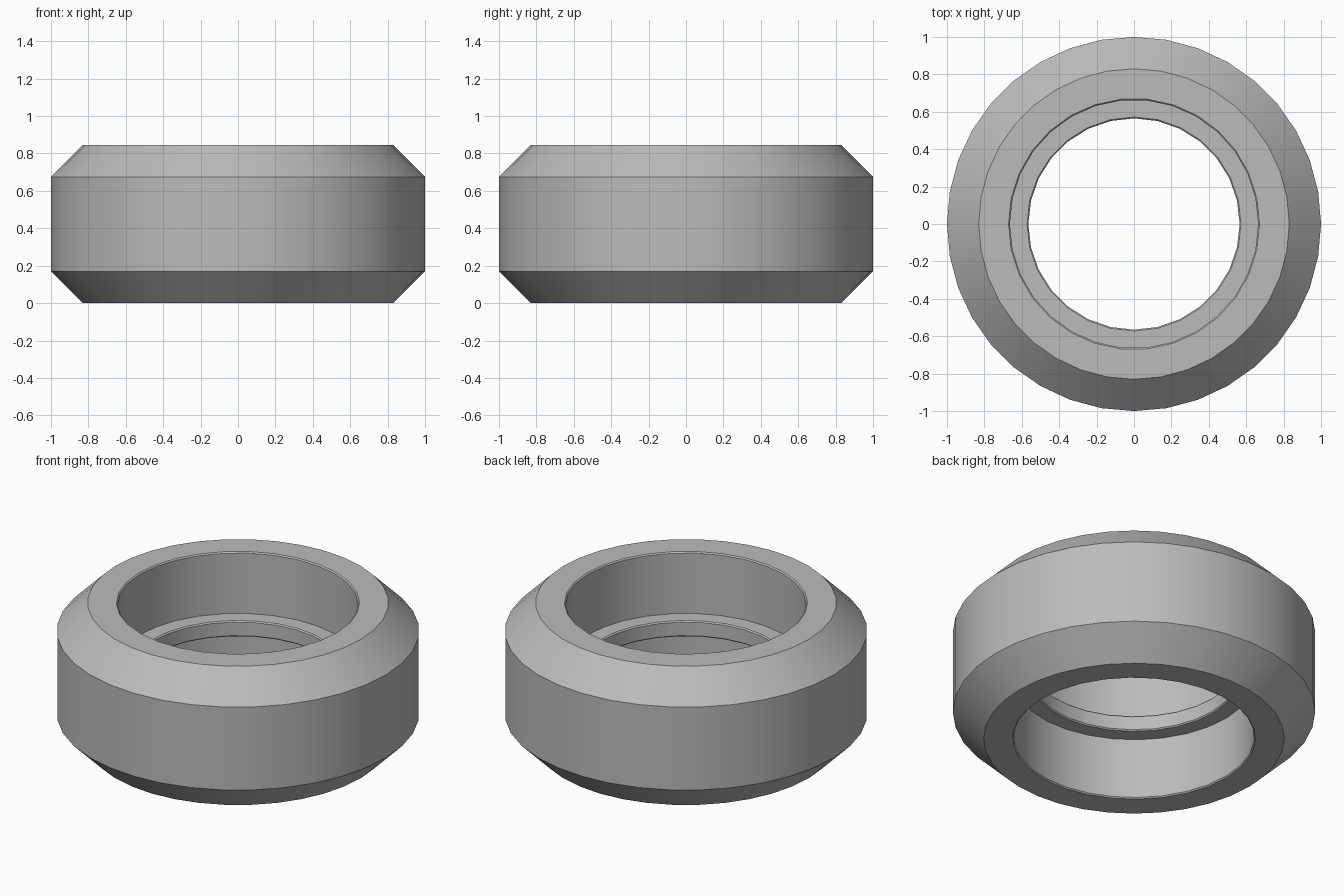
import bpy
import bmesh
from math import cos, sin, tau, radians

cube = bpy.data.objects.get("Cube")
if cube:
    bpy.data.objects.remove(cube, do_unlink=True)

HEIGHT = 0.845
MID = HEIGHT / 2
FLANGE = 0.048   # half thickness of the inner flange
CHAMFER = 0.007

bm = bmesh.new()


def loop(radius, z, sides):
    """Closed ring of edges, returned with its vertices."""
    verts = [bm.verts.new((radius * cos(tau * i / sides), radius * sin(tau * i / sides), z))
             for i in range(sides)]
    edges = [bm.edges.new((verts[i], verts[(i + 1) % sides])) for i in range(sides)]
    return verts, edges


def wall(profile, sides):
    """Revolve (radius, z) points; returns the first and last edge loops."""
    rings = [loop(r, z, sides) for r, z in profile]
    for (a, _), (b, _) in zip(rings, rings[1:]):
        for i in range(sides):
            j = (i + 1) % sides
            bm.faces.new((a[i], a[j], b[j], b[i]))
    return rings[0][1], rings[-1][1]


def flat_ring(outer, inner):
    """Flat annulus between two loops with different side counts."""
    bmesh.ops.triangle_fill(bm, edges=outer + inner, use_beauty=True)


# Bevelled outer barrel
bottom, top = wall([(0.83, 0), (1, 0.17), (1, HEIGHT - 0.17), (0.83, HEIGHT)], 36)

# Bore through the central flange
low_bore, high_bore = wall([
    (0.572, MID - FLANGE), (0.572 - CHAMFER, MID - FLANGE + CHAMFER),
    (0.572 - CHAMFER, MID + FLANGE - CHAMFER), (0.572, MID + FLANGE)], 28)

# Upper and lower pockets with chamfered mouths
for side, rim, bore in ((1, top, high_bore), (-1, bottom, low_bore)):
    mouth, floor = wall([
        (0.671, MID + side * MID),
        (0.671 - CHAMFER, MID + side * (MID - CHAMFER)),
        (0.671 - CHAMFER, MID + side * FLANGE)], 30)
    flat_ring(rim, mouth)
    flat_ring(floor, bore)

bmesh.ops.recalc_face_normals(bm, faces=bm.faces)
mesh = bpy.data.meshes.new("bearing_ring")
bm.to_mesh(mesh)
bm.free()

ring = bpy.data.objects.new("bearing_ring", mesh)
bpy.context.collection.objects.link(ring)

# Plain grey finish
grey = bpy.data.materials.new("plain_grey")
grey.use_nodes = True
colour = (0.5, 0.5, 0.5, 1)
grey.diffuse_color = colour
grey.node_tree.nodes["Principled BSDF"].inputs["Base Color"].default_value = colour
mesh.materials.append(grey)

# Smooth round walls, crisp bevel edges
bpy.ops.object.select_all(action="DESELECT")
ring.select_set(True)
bpy.context.view_layer.objects.active = ring
bpy.ops.object.shade_smooth_by_angle(angle=radians(30))
